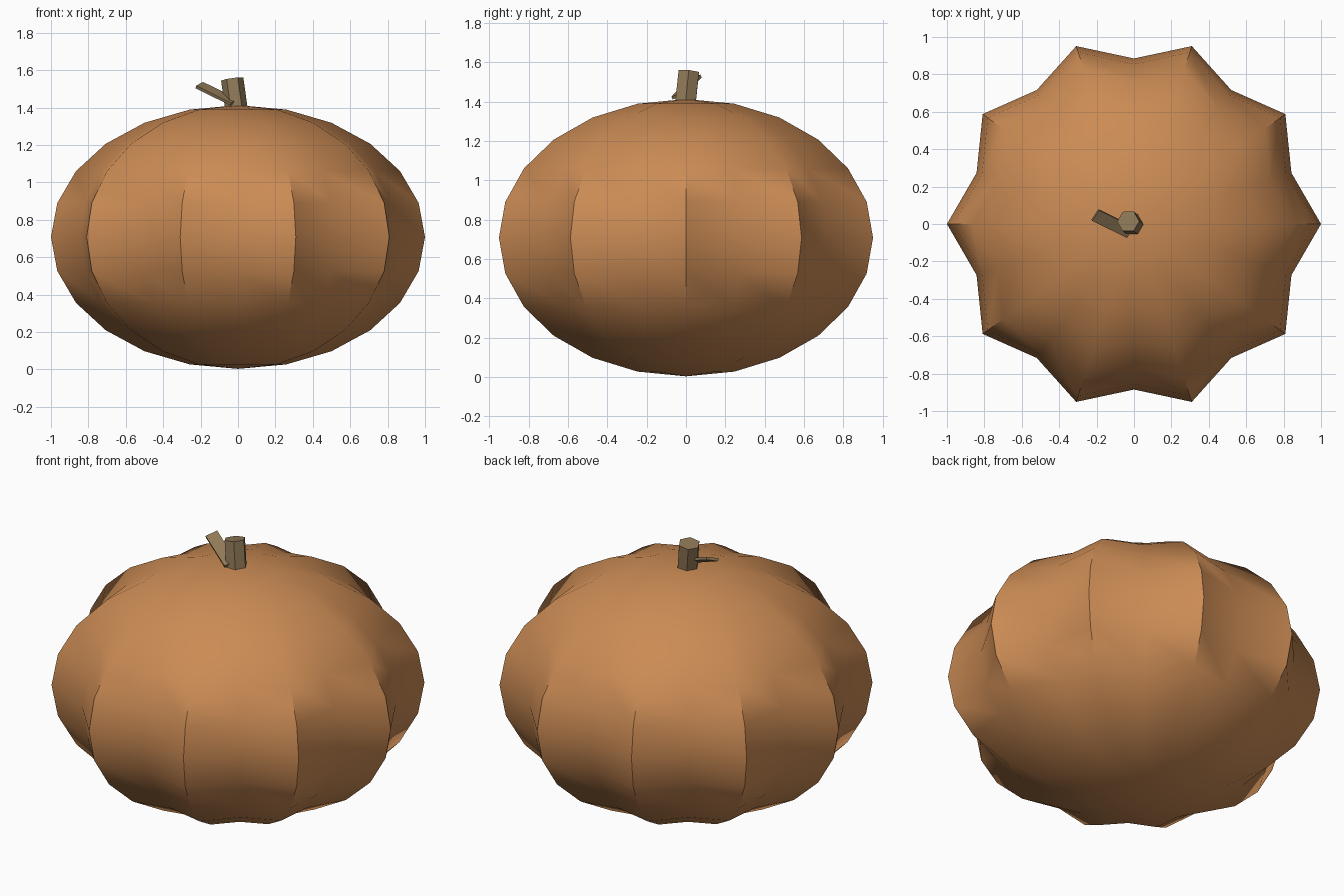
import bpy, bmesh, math
from mathutils import Vector, Matrix

if "Cube" in bpy.data.objects:
    bpy.data.objects.remove(bpy.data.objects["Cube"])


def material(name, rgb):
    m = bpy.data.materials.new(name)
    m.diffuse_color = (*rgb, 1)
    m.use_nodes = True
    m.node_tree.nodes["Principled BSDF"].inputs["Base Color"].default_value = m.diffuse_color
    return m


def make_object(name, bm, mat):
    bmesh.ops.recalc_face_normals(bm, faces=bm.faces)
    me = bpy.data.meshes.new(name)
    bm.to_mesh(me)
    bm.free()
    me.materials.append(mat)
    ob = bpy.data.objects.new(name, me)
    bpy.context.collection.objects.link(ob)
    return ob


orange = material("pumpkin_orange", (0.60, 0.26, 0.09))
brown = material("stem_brown", (0.28, 0.19, 0.095))

# Pumpkin body: squashed sphere with ten ridges, every other meridian pulled in
SEGMENTS, RINGS, HALF_HEIGHT, GROOVE = 20, 12, 0.705, 0.885
bm = bmesh.new()
bmesh.ops.create_uvsphere(bm, u_segments=SEGMENTS, v_segments=RINGS, radius=1)
for v in bm.verts:
    step = round(math.atan2(v.co.y, v.co.x) / math.tau * SEGMENTS)
    r = GROOVE if step % 2 else 1.0
    v.co = (v.co.x * r, v.co.y * r, HALF_HEIGHT * (1 + v.co.z) + 0.003)
body = make_object("pumpkin_body", bm, orange)
bpy.context.view_layer.objects.active = body
body.select_set(True)
bpy.ops.object.shade_smooth_by_angle(angle=math.radians(46))

# Stem: leaning hexagonal prism
bottom, top = Vector((-0.008, -0.003, 1.39)), Vector((-0.031, 0.014, 1.552))
axis = top - bottom
bm = bmesh.new()
bmesh.ops.create_cone(bm, cap_ends=True, segments=6, radius1=0.06, radius2=0.06,
                      depth=axis.length, matrix=Matrix.Rotation(math.pi / 6, 4, 'Z'))
lean = Vector((0, 0, 1)).rotation_difference(axis).to_matrix().to_4x4()
bm.transform(Matrix.Translation((bottom + top) / 2) @ lean)
# one corner of the hexagon points along y
make_object("stem", bm, brown)

# Side twig: thin flat slat leaning away from the stem
tip, root = Vector((-0.207, 0.048, 1.520)), Vector((-0.020, -0.043, 1.428))
along = (root - tip).normalized()
across = Vector((0.55, 0.785, 0.275))
across = (across - across.dot(along) * along).normalized()
normal = along.cross(across)
frame = Matrix((along, across, normal)).transposed().to_4x4()
bm = bmesh.new()
bmesh.ops.create_cube(bm, size=1)
bm.transform(Matrix.Translation((tip + root) / 2) @ frame
             @ Matrix.Diagonal(((root - tip).length, 0.07, 0.016, 1)))
make_object("side_twig", bm, brown)
